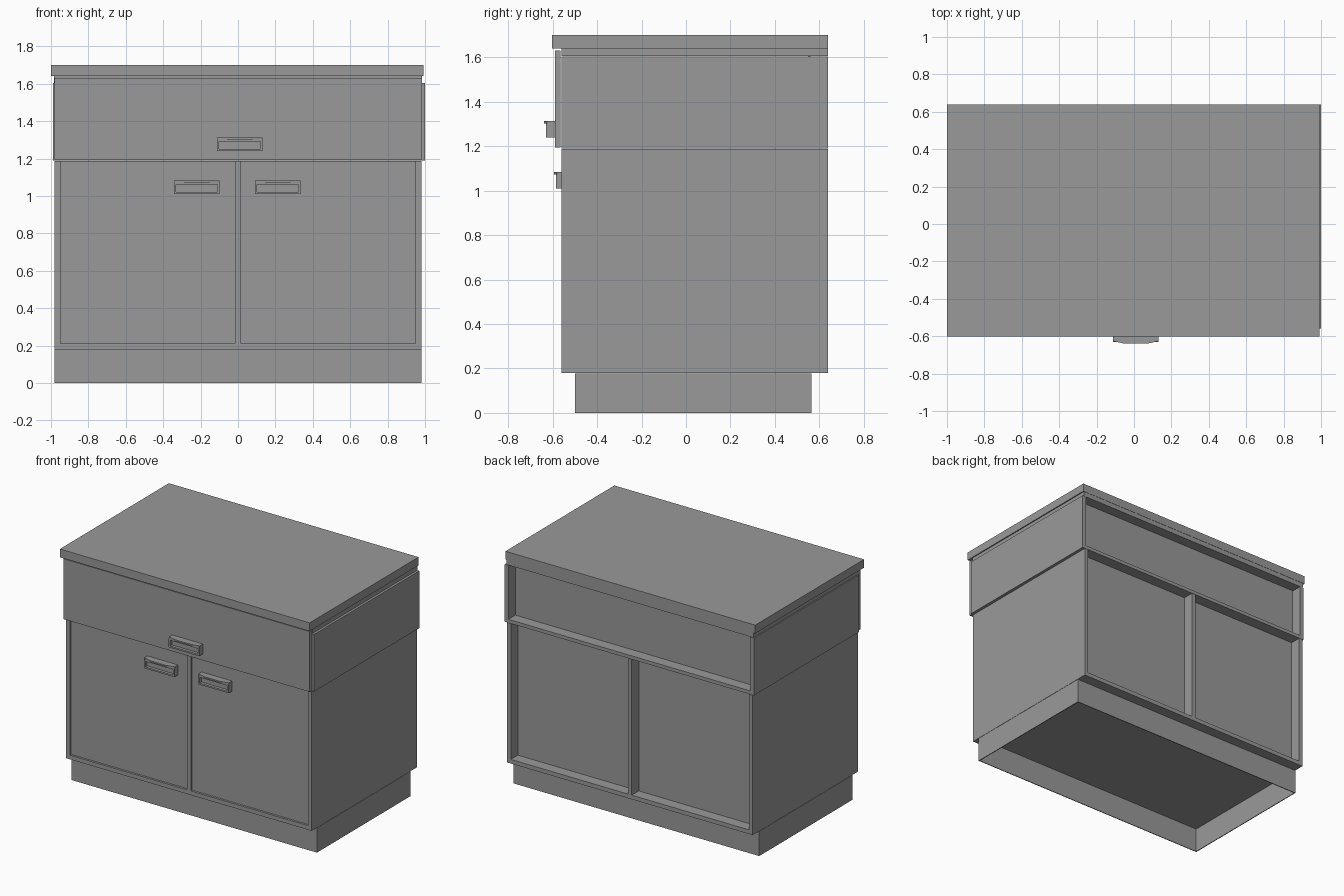
import bpy, bmesh

if "Cube" in bpy.data.objects:
    bpy.data.objects.remove(bpy.data.objects["Cube"])

# dark grey finish shared by every part
grey = bpy.data.materials.new("dark_grey")
grey.diffuse_color = (0.32, 0.32, 0.32, 1)
grey.use_nodes = True
grey.node_tree.nodes["Principled BSDF"].inputs["Base Color"].default_value = grey.diffuse_color


def make(name, bm):
    bmesh.ops.recalc_face_normals(bm, faces=bm.faces)
    me = bpy.data.meshes.new(name)
    bm.to_mesh(me)
    bm.free()
    me.materials.append(grey)
    ob = bpy.data.objects.new(name, me)
    bpy.context.collection.objects.link(ob)
    return ob


def box_bm(bm, x, y, z):
    vs = bmesh.ops.create_cube(bm, size=1)['verts']
    for v in vs:
        v.co = [(r[0] + r[1]) / 2 + c * (r[1] - r[0]) for c, r in zip(v.co, (x, y, z))]


def box(name, x, y, z):
    bm = bmesh.new()
    box_bm(bm, x, y, z)
    return make(name, bm)


FRONT, BACK = -0.56, 0.64
DEPTH = (FRONT, BACK)

# worktop and the rail board under it
box("worktop", (-1.0, 0.993), (-0.602, BACK), (1.64, 1.70))
box("top_board", (-0.985, 0.985), (FRONT, BACK - 0.002), (1.605, 1.64))

# drawer section: two sides, shelf, front and recessed back
box("drawer_side_left", (-0.99, -0.96), DEPTH, (1.19, 1.603))
box("drawer_side_right", (0.97, 1.0), DEPTH, (1.19, 1.603))
box("drawer_shelf", (-0.96, 0.97), DEPTH, (1.19, 1.215))
box("drawer_back", (-0.96, 0.97), (0.55, 0.56), (1.215, 1.605))
box("drawer_front", (-0.98, 0.985), (-0.59, -0.565), (1.195, 1.63))

# cupboard section: boards run the full depth
for side, s in (("left", -1), ("right", 1)):
    box("cupboard_side_" + side, sorted((s * 0.95, s * 0.98)), DEPTH, (0.21, 1.188))
    span = sorted((s * 0.015, s * 0.95))
    box("door_" + side, span, (-0.545, -0.525), (0.21, 1.188))
    box("cupboard_back_" + side, span, (0.55, 0.56), (0.21, 1.188))
box("cupboard_divider", (-0.015, 0.015), DEPTH, (0.21, 1.188))
box("cupboard_base", (-0.98, 0.98), DEPTH, (0.18, 0.21))

# hollow plinth, open underneath
bm = bmesh.new()
W = 0.006
for xs in ((-0.98, -0.98 + W), (0.98 - W, 0.98)):
    box_bm(bm, xs, (-0.5, 0.565), (0, 0.178))
for ys in ((-0.5, -0.5 + W), (0.565 - W, 0.565)):
    box_bm(bm, (-0.98 + W, 0.98 - W), ys, (0, 0.178))
make("plinth", bm)


# handle: flat rim with a sunken centre and a bowed lip on top
def handle(name, cx, z, y):
    bm = bmesh.new()
    box_bm(bm, (cx - 0.122, cx + 0.122), (y - 0.04, y), (z, z + 0.063))
    bm.normal_update()
    face = min(bm.faces, key=lambda f: f.calc_center_median().y)
    bmesh.ops.inset_region(bm, faces=[face], thickness=0.016)
    bmesh.ops.inset_region(bm, faces=[face], thickness=0.0005)
    for v in face.verts:
        v.co.y += 0.02
    outline = [(-0.122, 0), (0.122, 0), (0.122, -0.036), (0.06, -0.05),
               (-0.06, -0.05), (-0.122, -0.036)]
    lip = bm.faces.new([bm.verts.new((cx + px, y + py, z + 0.063)) for px, py in outline])
    out = bmesh.ops.extrude_face_region(bm, geom=[lip])
    for g in out['geom']:
        if isinstance(g, bmesh.types.BMVert):
            g.co.z += 0.01
    make(name, bm)


handle("drawer_handle", 0.01, 1.24, -0.59)
handle("door_handle_left", -0.22, 1.01, -0.545)
handle("door_handle_right", 0.213, 1.01, -0.545)
